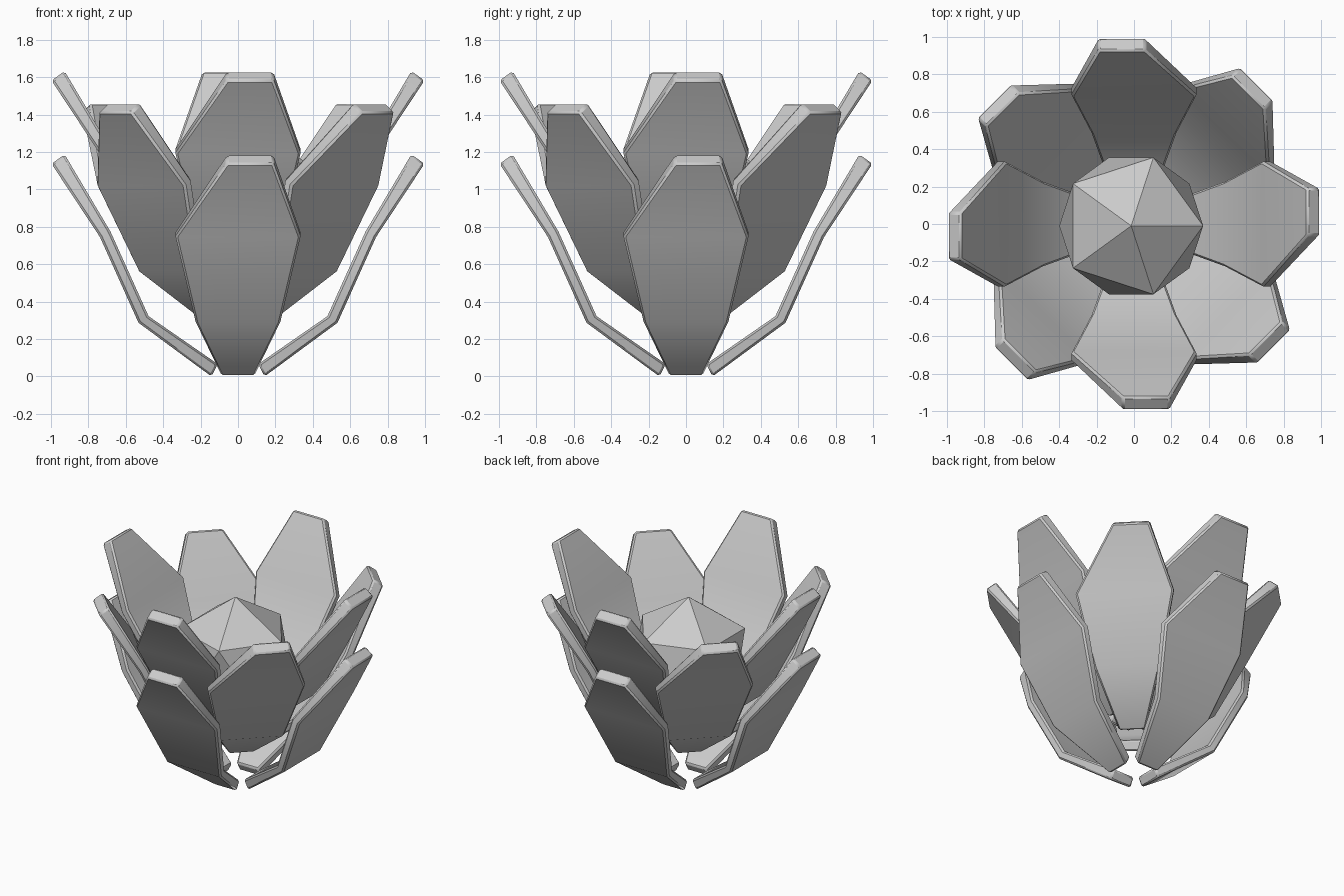
import bpy, bmesh
from math import radians

if "Cube" in bpy.data.objects:
    bpy.data.objects.remove(bpy.data.objects["Cube"])

# Petal side profile as (radius, height), from base to tip
OUTER = [(0.142, 0.0), (0.532, 0.287), (0.738, 0.745), (0.997, 1.137)]
INNER = [(0.108, 0.066), (0.478, 0.322), (0.682, 0.775), (0.927, 1.187)]
# Sideways extent of each row (the tip is slightly off centre)
SIDES = [(-0.09, 0.09), (-0.227, 0.227), (-0.335, 0.335), (-0.06, 0.19)]


def petal_mesh():
    bm = bmesh.new()
    rows = []
    for (ro, zo), (ri, zi), (a, b) in zip(OUTER, INNER, SIDES):
        rows.append([bm.verts.new(p) for p in
                     ((ro, a, zo), (ro, b, zo), (ri, b, zi), (ri, a, zi))])
    for r, s in zip(rows, rows[1:]):
        for i in range(4):
            j = (i + 1) % 4
            bm.faces.new((r[i], r[j], s[j], s[i]))
    bm.faces.new(rows[0][::-1])
    bm.faces.new(rows[-1])
    bmesh.ops.recalc_face_normals(bm, faces=bm.faces)
    me = bpy.data.meshes.new("petal")
    bm.to_mesh(me)
    bm.free()
    return me


def add_petal(name, mesh, angle, z):
    ob = bpy.data.objects.new(name, mesh.copy())
    bpy.context.collection.objects.link(ob)
    ob.location.z = z
    ob.rotation_euler.z = radians(angle)
    # Soft chamfer around the rim
    bev = ob.modifiers.new("rim", 'BEVEL')
    bev.width = 0.012
    bev.segments = 1
    bev.limit_method = 'ANGLE'
    bev.angle_limit = radians(55)
    bpy.ops.object.select_all(action='DESELECT')
    ob.select_set(True)
    bpy.context.view_layer.objects.active = ob
    bpy.ops.object.shade_smooth_by_angle(angle=radians(50))


# Three rings of four petals
base = petal_mesh()
for ring, turn, z in (("lower", 0, 0.0), ("middle", 45, 0.275), ("upper", 0, 0.445)):
    for k in range(4):
        add_petal(f"{ring}_petal_{k + 1}", base, turn + 90 * k, z)

# Faceted flower centre
bpy.ops.mesh.primitive_ico_sphere_add(subdivisions=1, radius=0.43,
                                      location=(-0.015, -0.01, 0.95))
bpy.context.object.name = "flower_centre"
